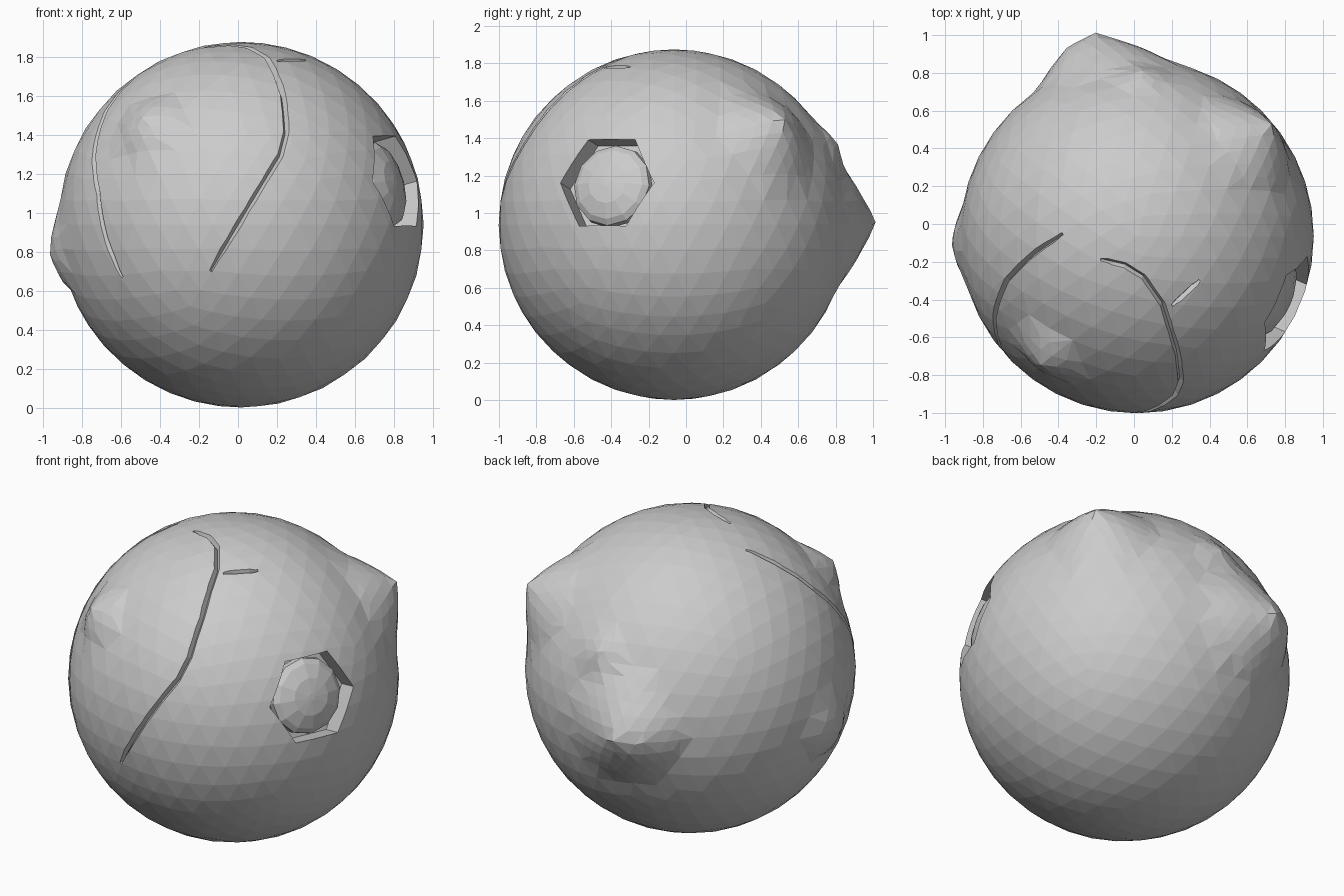
import bpy, bmesh, math
from mathutils import Vector, Matrix

if "Cube" in bpy.data.objects:
    bpy.data.objects.remove(bpy.data.objects["Cube"])

C = Vector((0.015, -0.065, 0.938))
R = 0.937


def make_object(name, bm):
    bmesh.ops.recalc_face_normals(bm, faces=bm.faces[:])
    me = bpy.data.meshes.new(name)
    bm.to_mesh(me)
    bm.free()
    ob = bpy.data.objects.new(name, me)
    bpy.context.collection.objects.link(ob)
    return ob


def lathe(name, profile, sides, axis):
    """Closed turned solid along an axis through the ball centre."""
    bm = bmesh.new()
    rings = []
    for r, h in profile:
        rings.append([bm.verts.new((r * math.cos(2 * math.pi * i / sides),
                                    r * math.sin(2 * math.pi * i / sides), h))
                      for i in range(sides)])
    for a, b in zip(rings, rings[1:]):
        for i in range(sides):
            j = (i + 1) % sides
            bm.faces.new((a[i], a[j], b[j], b[i]))
    bm.faces.new(rings[0][::-1])
    bm.faces.new(rings[-1])
    bm.transform(Matrix.Translation(C) @ axis.to_track_quat('Z', 'Y').to_matrix().to_4x4())
    return make_object(name, bm)


def groove(name, points):
    """Wedge-shaped cutter following points on the ball."""
    dirs = [(Vector(p) - C).normalized() for p in points]
    fine = [dirs[0]]
    for a, b in zip(dirs, dirs[1:]):
        fine += [(a + b).normalized(), b]
    bm = bmesh.new()
    rings = []
    for i, d in enumerate(fine):
        t = fine[min(i + 1, len(fine) - 1)] - fine[max(i - 1, 0)]
        side = d.cross(t).normalized()
        w = 0.012 if i in (0, len(fine) - 1) else 0.026
        rings.append([bm.verts.new(C + d * (R - 0.03)),
                      bm.verts.new(C + d * (R + 0.02) + side * w),
                      bm.verts.new(C + d * (R + 0.02) - side * w)])
    for a, b in zip(rings, rings[1:]):
        for i in range(3):
            j = (i + 1) % 3
            bm.faces.new((a[i], a[j], b[j], b[i]))
    bm.faces.new(rings[0])
    bm.faces.new(rings[-1][::-1])
    return make_object(name, bm)


# bumps and horns: position, height, base radius, sharpness
bumps = [((-0.20, 1.00, 0.95), 0.150, 0.38, 1.1),
         ((-0.33, 0.86, 0.95), 0.040, 0.22, 1.0),
         ((0.73, 0.53, 1.50), 0.147, 0.33, 1.2),
         ((-0.46, -0.70, 1.45), 0.075, 0.19, 0.8),
         ((-0.93, -0.11, 0.79), 0.055, 0.19, 0.6),
         ((0.04, 0.78, 1.35), 0.040, 0.15, 0.7)]
bumps = [((Vector(p) - C).normalized() * R, h, r, s) for p, h, r, s in bumps]

# faceted ball, with finer facets around the bumps
bm = bmesh.new()
bmesh.ops.create_icosphere(bm, subdivisions=4, radius=R)
near = [e for e in bm.edges
        if any(((e.verts[0].co + e.verts[1].co) / 2 - p).length < r * 0.9 for p, h, r, s in bumps)]
bmesh.ops.subdivide_edges(bm, edges=near, cuts=1, use_grid_fill=True)
bmesh.ops.triangulate(bm, faces=bm.faces[:])
for v in bm.verts:
    v.co = v.co.normalized() * R
for p, h, r, s in bumps:
    min(bm.verts, key=lambda v: (v.co - p).length).co = p
for v in bm.verts:
    n = v.co.normalized()
    push = sum(h * max(0, 1 - (n * R - p).length / r) ** s for p, h, r, s in bumps)
    v.co = n * (R + push)
bm.transform(Matrix.Translation(C))
body = make_object("body_ball", bm)

# recess and creases cut into the ball
axis = Vector((0.83, -0.375, 0.235))
cutters = [
    lathe("socket_cutter", [(0.275, 0.76), (0.275, 1.1)], 6, axis),
    groove("left_crease_cutter", [(-0.59, -0.72, 0.67), (-0.68, -0.69, 0.87), (-0.725, -0.63, 1.1),
                                  (-0.745, -0.49, 1.3), (-0.68, -0.30, 1.53),
                                  (-0.55, -0.17, 1.68), (-0.38, -0.05, 1.79)]),
    groove("right_crease_cutter", [(-0.14, -0.955, 0.7), (0.05, -0.995, 1.02), (0.22, -0.91, 1.3),
                                   (0.25, -0.84, 1.42), (0.23, -0.68, 1.6), (0.15, -0.42, 1.78),
                                   (0.05, -0.28, 1.85), (-0.05, -0.22, 1.87), (-0.18, -0.19, 1.86)]),
    groove("short_crease_cutter", [(0.20, -0.43, 1.77), (0.28, -0.36, 1.78), (0.35, -0.30, 1.79)]),
]
for c in cutters:
    m = body.modifiers.new(c.name, 'BOOLEAN')
    m.operation = 'DIFFERENCE'
    m.solver = 'EXACT'
    m.object = c
bpy.context.view_layer.update()
dg = bpy.context.evaluated_depsgraph_get()
cut_mesh = bpy.data.meshes.new_from_object(body.evaluated_get(dg))
body.modifiers.clear()
body.data = cut_mesh
for c in cutters:
    bpy.data.objects.remove(c)

# domed button inside the recess
lathe("round_button", [(0.20, 0.74), (0.225, 0.80), (0.22, 0.835), (0.19, 0.86),
                       (0.11, 0.89), (0.02, 0.90)], 12, axis)
